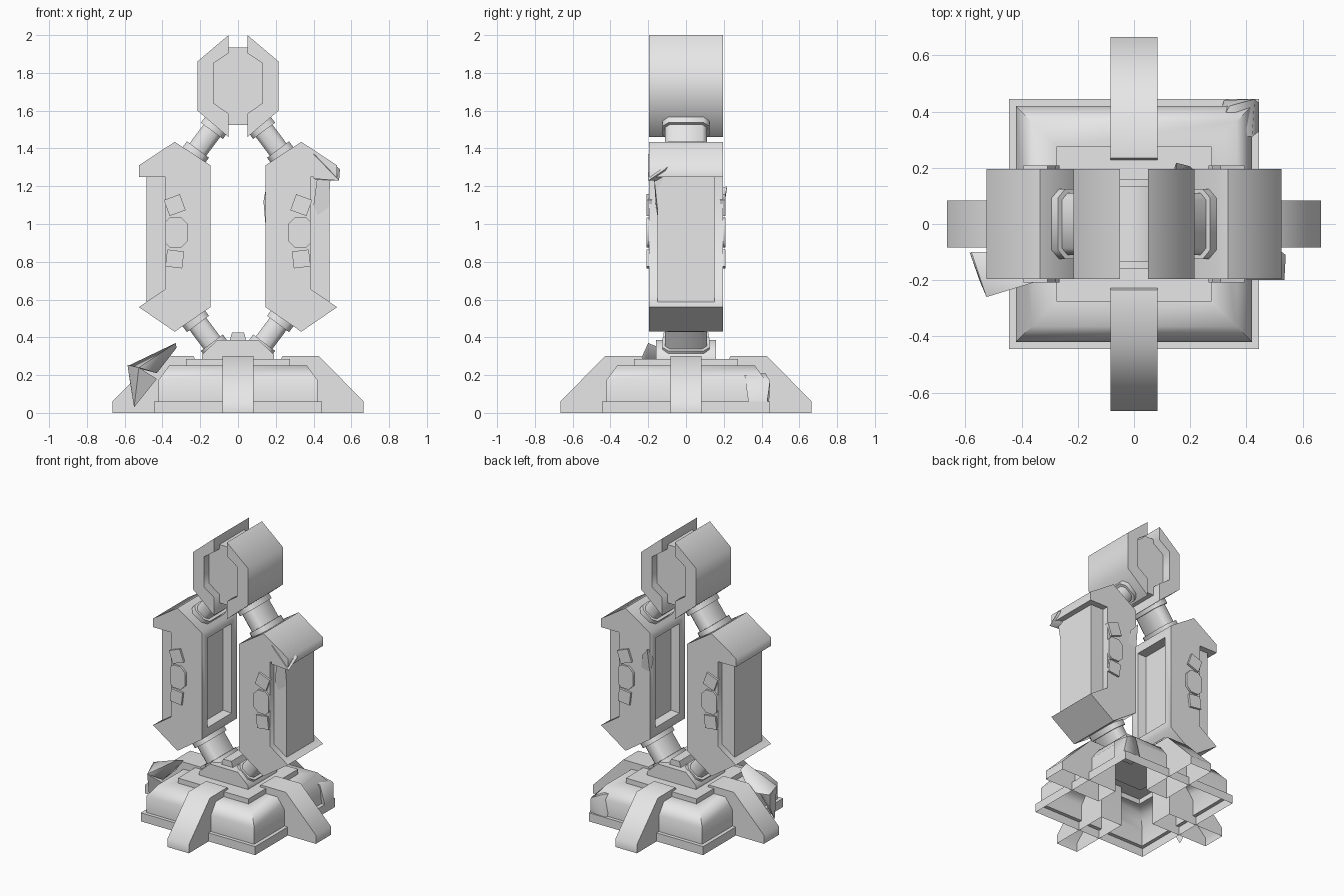
import bpy, bmesh, math
from mathutils import Matrix, Vector

cube = bpy.data.objects.get("Cube")
if cube:
    bpy.data.objects.remove(cube, do_unlink=True)

grey = bpy.data.materials.new("plain_grey")
grey.use_nodes = True
grey.diffuse_color = (0.8, 0.8, 0.8, 1)
grey.node_tree.nodes["Principled BSDF"].inputs["Base Color"].default_value = (0.8, 0.8, 0.8, 1)


def finish(name, bm, matrix=None, open_bottom=False):
    """Turn a bmesh into an object with smooth faces and sharp corners."""
    if matrix:
        bm.transform(matrix)
    bmesh.ops.recalc_face_normals(bm, faces=bm.faces)
    if open_bottom:
        low = [f for f in bm.faces if f.calc_center_median().z < 0.001]
        bmesh.ops.delete(bm, geom=low, context='FACES')
    for f in bm.faces:
        f.smooth = True
    for e in bm.edges:
        e.smooth = e.calc_face_angle(0) < math.radians(60)
    mesh = bpy.data.meshes.new(name)
    bm.to_mesh(mesh)
    bm.free()
    mesh.materials.append(grey)
    obj = bpy.data.objects.new(name, mesh)
    bpy.context.collection.objects.link(obj)
    return obj


def prism(points, y0, y1):
    """Extrude an x-z outline along y."""
    bm = bmesh.new()
    face = bm.faces.new([bm.verts.new((x, y0, z)) for x, z in points])
    new = bmesh.ops.extrude_face_region(bm, geom=[face])["geom"]
    verts = [v for v in new if isinstance(v, bmesh.types.BMVert)]
    bmesh.ops.translate(bm, verts=verts, vec=(0, y1 - y0, 0))
    bmesh.ops.recalc_face_normals(bm, faces=bm.faces)
    return bm


def mirrored(points, side):
    return [(x * side, z) for x, z in points]


def hull(name, points):
    """Faceted chunk of debris."""
    bm = bmesh.new()
    verts = [bm.verts.new(p) for p in points]
    res = bmesh.ops.convex_hull(bm, input=verts)
    bmesh.ops.delete(bm, geom=res["geom_interior"], context='VERTS')
    finish(name, bm)


def strut(name, start, end, thick, width):
    """Chamfered bar between two x-z points, wide along y."""
    a, b = Vector((start[0], 0, start[1])), Vector((end[0], 0, end[1]))
    axis = (b - a).normalized()
    wide = Vector((0, 1, 0))
    rot = Matrix((wide.cross(axis), wide, axis)).transposed().to_4x4()
    bm = bmesh.new()
    bmesh.ops.create_cube(bm, size=1)
    bm.transform(Matrix.Diagonal((thick, width, (b - a).length, 1)))
    long_edges = [e for e in bm.edges if abs((e.verts[0].co - e.verts[1].co).z) > 1e-4]
    bmesh.ops.bevel(bm, geom=long_edges, offset=thick * 0.22, segments=1, affect='EDGES')
    finish(name, bm, Matrix.Translation((a + b) / 2) @ rot)


# Stepped square base, hollow underneath
bm = bmesh.new()
rings = []
for half, z in [(.445, 0), (.445, .06), (.42, .06), (.42, .175), (.365, .25),
                (.275, .25), (.275, .285)]:
    rings.append([bm.verts.new((half * sx, half * sy, z))
                  for sx, sy in ((-1, -1), (1, -1), (1, 1), (-1, 1))])
for low, high in zip(rings, rings[1:]):
    for i in range(4):
        j = (i + 1) % 4
        bm.faces.new((low[i], low[j], high[j], high[i]))
bm.faces.new(rings[-1])
finish("base", bm)

# Four buttress legs
leg = [(.225, 0), (.665, 0), (.665, .06), (.43, .3), (.235, .3), (.225, .28)]
for k in range(4):
    finish("base_leg", prism(leg, -.083, .083), Matrix.Rotation(k * math.pi / 2, 4, 'Z'), True)

# Hub and cap
hub = [(-.19, .27), (.19, .27), (.19, .31), (.11, .385), (-.11, .385), (-.19, .31)]
finish("hub", prism(hub, -.16, .16))
finish("hub_cap", prism([(-.045, .38), (.045, .38), (.032, .425), (-.032, .425)], -.12, .12))

shell = [(.335, 1.435), (.145, 1.31), (.145, .56), (.335, .43), (.525, .56),
         (.385, .655), (.385, 1.25), (.525, 1.25), (.525, 1.31)]
core = [(.25, .58), (.485, .58), (.485, 1.26), (.25, 1.26)]
button = [(.385, .9), (.385, 1.01), (.36, 1.035), (.3, 1.035), (.265, 1.0),
          (.265, .91), (.3, .875), (.36, .875)]
jaw = [(.05, 2.0), (.215, 1.86), (.215, 1.6), (.05, 1.46), (.05, 1.585),
       (.13, 1.64), (.13, 1.85), (.05, 1.905)]

for side, tag in ((1, "left"), (-1, "right")):
    # Arm shell with a sunken inner panel
    bm = prism(mirrored(shell, side), -.195, .195)
    inner = [f for f in bm.faces if abs(f.calc_center_median().x - .145 * side) < .001]
    bmesh.ops.inset_individual(bm, faces=inner, thickness=.085)
    bmesh.ops.inset_individual(bm, faces=inner, thickness=.012, depth=-.06)
    finish(tag + "_arm_shell", bm)
    finish(tag + "_arm_core", prism(mirrored(core, side), -.152, .152))

    # Buttons on the front and back of the arm
    for y in (-.195, .195):
        y0, y1 = y - .014, y + .014
        finish(tag + "_large_button", prism(mirrored(button, side), y0, y1))
        for z, turn in ((1.1, -20), (.815, 7)):
            a = math.radians(turn)
            corners = [(math.cos(a) * u - math.sin(a) * v + .335,
                        math.sin(a) * u + math.cos(a) * v + z)
                       for u, v in ((-.045, -.045), (.045, -.045), (.045, .045), (-.045, .045))]
            finish(tag + "_small_button", prism(mirrored(corners, side), y0, y1))

    # Upper and lower connecting struts with collars
    for place, start, end in (("upper", (.10, 1.545), (.26, 1.33)),
                              ("lower", (.10, .32), (.26, .535))):
        a, b = Vector((start[0] * side, start[1])), Vector((end[0] * side, end[1]))
        strut(f"{tag}_{place}_strut", a, b, .11, .22)
        for t0, t1 in ((.06, .24), (.7, .86)):
            strut(f"{tag}_{place}_collar", a.lerp(b, t0), a.lerp(b, t1), .145, .25)

    # Half of the split head ring
    finish(tag + "_jaw", prism(mirrored(jaw, side), -.195, .195))

# Faceted head core held between the jaws
head = [(.05, 1.935), (.15, 1.86), (.15, 1.62), (.05, 1.525)]
finish("head_core", prism(head + mirrored(head[::-1], -1), -.135, .135))

# Broken chunks
hull("arm_chunk", [(.40, -.2, 1.37), (.43, -.09, 1.37), (.54, -.11, 1.29), (.535, -.2, 1.23),
                   (.40, -.2, 1.24), (.43, -.1, 1.23), (.5, -.08, 1.32)])
hull("arm_spike", [(.42, -.17, 1.25), (.49, -.17, 1.25), (.485, -.11, 1.25), (.42, -.12, 1.2),
                   (.40, -.16, 1.1), (.47, -.135, .935)])
hull("inner_splinter", [(.15, .19, 1.19), (.135, .17, 1.12), (.145, .19, 1.0),
                        (.21, .195, 1.05), (.15, .218, 1.2), (.2, .205, 1.14)])
hull("fallen_wedge", [(-.585, -.1, .255), (-.55, -.2, .03), (-.525, -.26, .24),
                      (-.5, -.22, .15), (-.43, -.21, .18), (-.57, -.12, .15)])
hull("fallen_plate", [(-.58, -.1, .25), (-.525, -.26, .24), (-.33, -.2, .37),
                      (-.325, -.14, .345), (-.43, -.22, .21), (-.42, -.1, .23)])
hull("back_chunk", [(.29, .33, .2), (.34, .42, .21), (.43, .445, .17), (.445, .43, .06),
                    (.42, .31, .2), (.445, .33, .06), (.32, .44, .06), (.3, .33, .06)])
